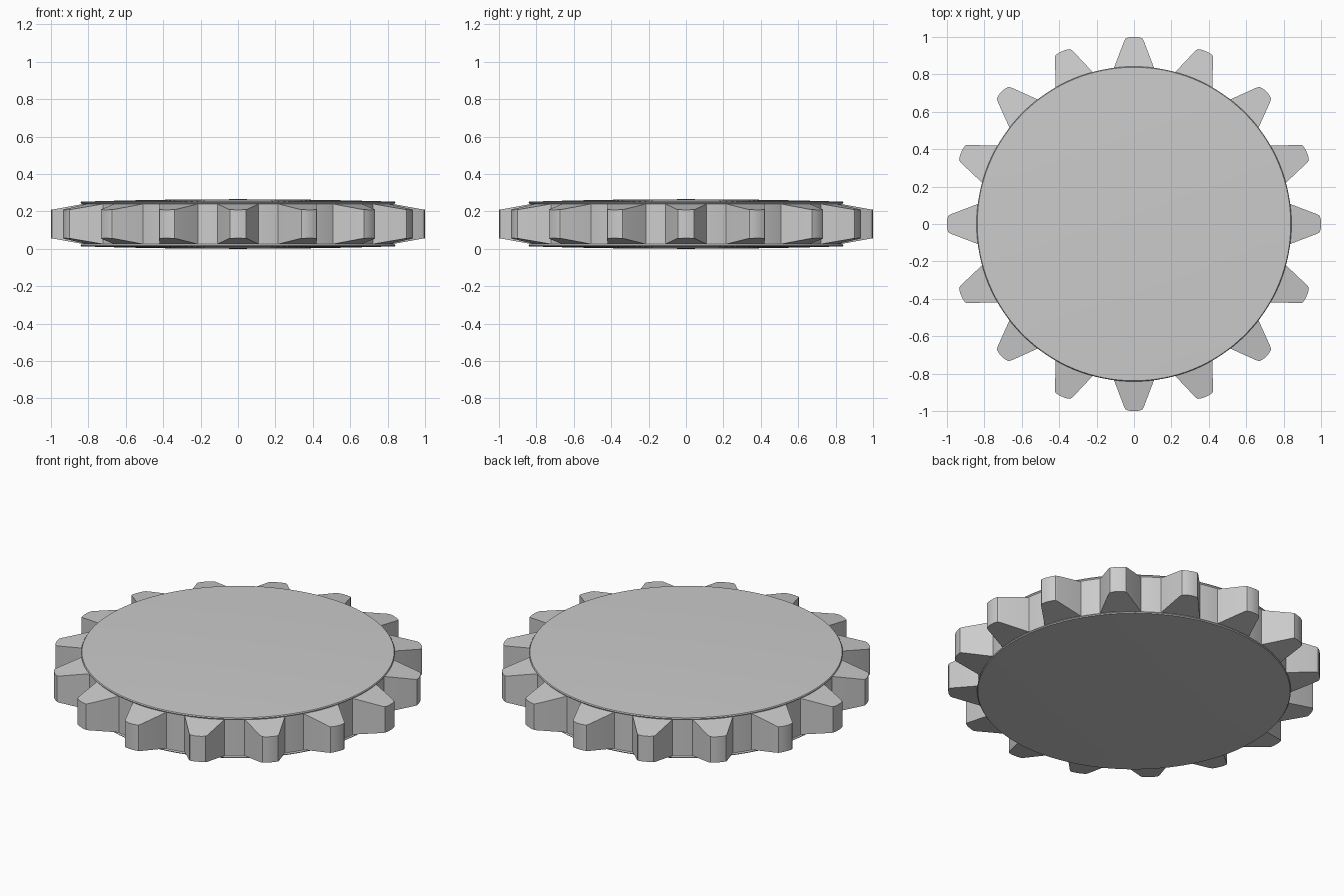
import bpy, bmesh, math
from mathutils import Matrix, Vector

if "Cube" in bpy.data.objects:
    bpy.data.objects.remove(bpy.data.objects["Cube"])

TEETH = 16
SEG = 128
MID = 0.1325          # mid height of the wheel

grey = bpy.data.materials.new("light grey")
grey.diffuse_color = (0.6, 0.6, 0.6, 1)
grey.use_nodes = True
grey.node_tree.nodes["Principled BSDF"].inputs["Base Color"].default_value = grey.diffuse_color


def finish(bm, name, angle):
    bmesh.ops.recalc_face_normals(bm, faces=bm.faces)
    me = bpy.data.meshes.new(name)
    bm.to_mesh(me)
    bm.free()
    ob = bpy.data.objects.new(name, me)
    bpy.context.collection.objects.link(ob)
    me.materials.append(grey)
    bpy.ops.object.select_all(action='DESELECT')
    ob.select_set(True)
    bpy.context.view_layer.objects.active = ob
    bpy.ops.object.shade_smooth_by_angle(angle=math.radians(angle))
    return ob


# Wheel body: slightly domed disc with a small chamfer at the rim
top = [(r, 0.1325 - 0.013 * (r / 0.84) ** 2) for r in (0, 0.2, 0.4, 0.55, 0.7, 0.838)]
top += [(0.842, 0.114), (0.836, 0.108)]
profile = top + [(r, -h) for r, h in reversed(top)]
bm = bmesh.new()
verts = [bm.verts.new((r, 0, MID + h)) for r, h in profile]
edges = [bm.edges.new(p) for p in zip(verts, verts[1:])]
bmesh.ops.spin(bm, geom=verts + edges, cent=(0, 0, 0), axis=(0, 0, 1),
               angle=math.tau, steps=SEG)
bmesh.ops.remove_doubles(bm, verts=bm.verts, dist=1e-4)
finish(bm, "wheel_body", 25)

# Teeth: tapered in plan and in height, with a slightly rounded tip
# (radius, half width, half height)
half = [(0.80, 0.124, 0.112), (0.84, 0.105, 0.105), (0.982, 0.051, 0.079),
        (0.994, 0.043, 0.077), (1.0, 0.018, 0.076)]
outline = half + [(r, -w, h) for r, w, h in reversed(half)]
bm = bmesh.new()
for i in range(TEETH):
    rot = Matrix.Rotation(math.tau * i / TEETH, 3, 'Z')
    hi = [bm.verts.new(rot @ Vector((r, w, MID + h))) for r, w, h in outline]
    lo = [bm.verts.new(rot @ Vector((r, w, MID - h))) for r, w, h in outline]
    n = len(outline)
    for k in range(n):
        j = (k + 1) % n
        bm.faces.new((hi[k], lo[k], lo[j], hi[j]))
    # top and bottom as strips between the two flanks
    for k in range(n // 2 - 1):
        for s in (hi, lo):
            bm.faces.new((s[k], s[k + 1], s[n - 2 - k], s[n - 1 - k]))
finish(bm, "teeth", 30)
